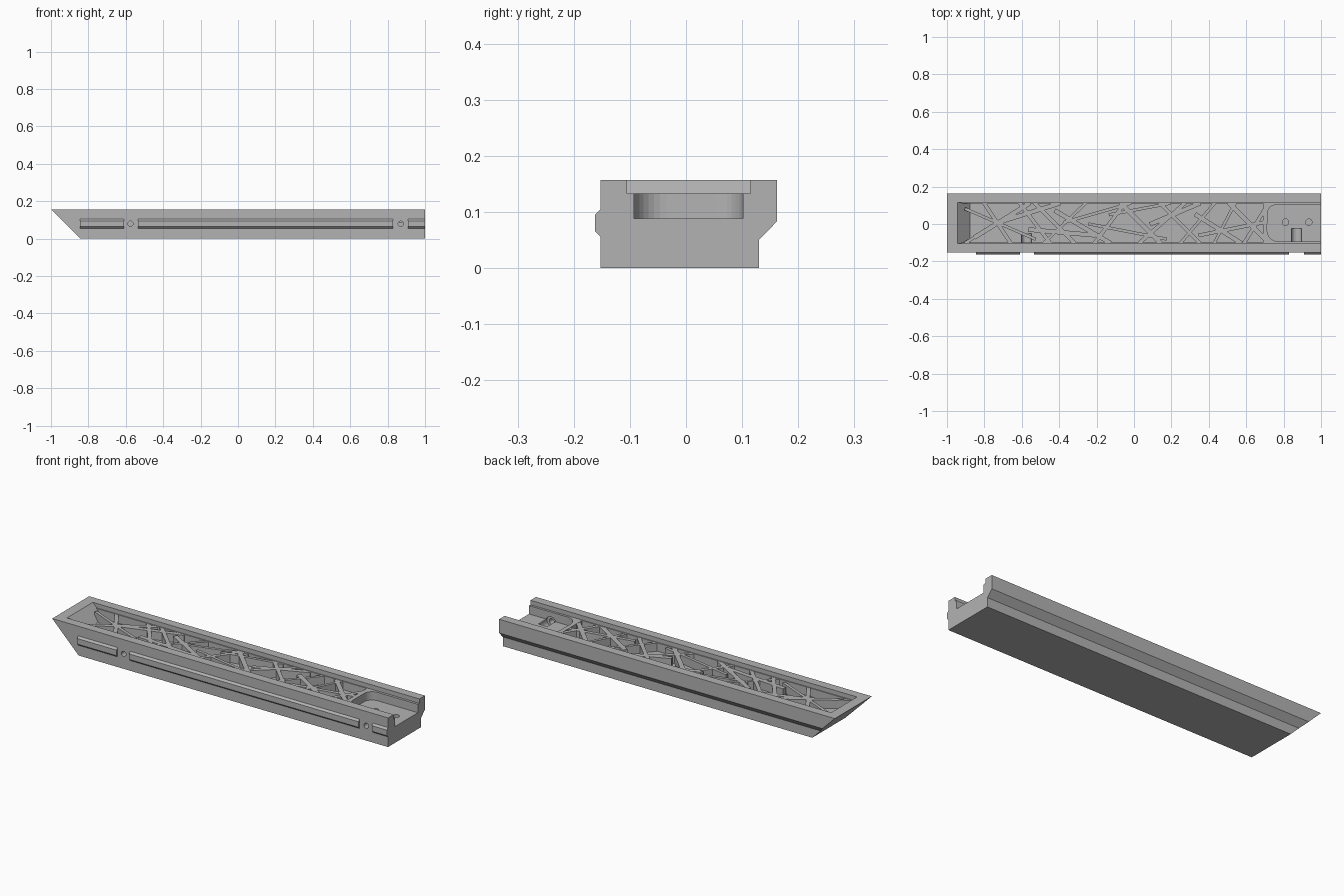
import bpy, bmesh, math
from mathutils import Matrix, Vector

cube = bpy.data.objects.get("Cube")
if cube:
    bpy.data.objects.remove(cube, do_unlink=True)

TOP, DECK, FLOOR = 0.157, 0.133, 0.088

grey = bpy.data.materials.new("mid grey")
grey.use_nodes = True
grey.diffuse_color = (0.45, 0.45, 0.45, 1)
grey.node_tree.nodes["Principled BSDF"].inputs["Base Color"].default_value = grey.diffuse_color


def finish(name, bm):
    bmesh.ops.recalc_face_normals(bm, faces=bm.faces)
    mesh = bpy.data.meshes.new(name)
    bm.to_mesh(mesh)
    bm.free()
    mesh.materials.append(grey)
    obj = bpy.data.objects.new(name, mesh)
    bpy.context.collection.objects.link(obj)
    return obj


def prism(name, outline, axis, lo, hi):
    """Extrude a 2D outline along one axis; the outline uses the other two in order."""
    bm = bmesh.new()
    verts = []
    for a, b in outline:
        co = [a, b]
        co.insert("xyz".index(axis), lo)
        verts.append(bm.verts.new(co))
    face = bm.faces.new(verts)
    moved = bmesh.ops.extrude_face_region(bm, geom=[face])["geom"]
    shift = Vector([hi - lo if c == axis else 0 for c in "xyz"])
    bmesh.ops.translate(bm, vec=shift, verts=[v for v in moved if isinstance(v, bmesh.types.BMVert)])
    return finish(name, bm)


def circle(a, b, r, n=24):
    return [(a + r * math.cos(i * math.tau / n), b + r * math.sin(i * math.tau / n)) for i in range(n)]


def carve(target, cutter):
    cutter.hide_render = True
    mod = target.modifiers.new("cut", "BOOLEAN")
    mod.operation, mod.solver, mod.object = "DIFFERENCE", "EXACT", cutter
    bpy.context.view_layer.objects.active = target
    bpy.ops.object.modifier_apply(modifier=mod.name)
    bpy.data.objects.remove(cutter, do_unlink=True)


def sloped(z):
    """Inner face of the raked end at height z."""
    return -0.945 + TOP - z


# Body: constant section with an overhanging back and a raked left end
body = prism("body", [(-0.152, 0), (0.13, 0), (0.13, 0.05), (0.162, 0.083), (0.162, TOP), (-0.152, TOP)],
             "x", -1, 1)
for v in body.data.vertices:
    if v.co.x < 0:
        v.co.x = -1 + TOP - v.co.z

# Open tray along the top
carve(body, prism("tray_cut", [(sloped(DECK), DECK), (1.1, DECK), (1.1, 0.2), (sloped(0.2), 0.2)],
                  "y", -0.105, 0.115))

# Deep well beneath the lattice
carve(body, prism("well_cut", [(sloped(FLOOR), FLOOR), (0.69, FLOOR), (0.69, 0.14), (sloped(0.14), 0.14)],
                  "y", -0.1, 0.11))

# Pocket with a rounded nose, open at the right end
nose = []
for cx, cy, r, start, end in ((0.76, 0.055, 0.047, 90, 180), (0.77, -0.035, 0.058, 180, 270)):
    for i in range(9):
        a = math.radians(start + (end - start) * i / 8)
        nose.append((cx + r * math.cos(a), cy + r * math.sin(a)))
carve(body, prism("pocket_cut", [(1.1, 0.102)] + nose + [(1.1, -0.093)], "z", FLOOR, 0.14))

# Screw troughs with narrow holes through the front wall
for x, inner in ((-0.575, -0.05), (0.87, -0.025)):
    carve(body, prism("trough_cut", circle(x, 0.08, 0.028), "y", -0.1, inner))
    carve(body, prism("screw_hole_cut", circle(x, 0.08, 0.014), "y", -0.2, -0.09))

# Round sockets in the pocket floor
for x in (0.81, 0.935):
    carve(body, prism("socket_cut", circle(x, 0.01, 0.017), "z", 0.04, 0.1))

# Chamfered rails on the front face
rail = [(-0.148, 0.055), (-0.152, 0.055), (-0.162, 0.065), (-0.162, 0.095), (-0.152, 0.105), (-0.148, 0.105)]
for name, lo, hi in (("left_rail", -0.845, -0.61), ("long_rail", -0.535, 0.83), ("right_rail", 0.91, 1)):
    prism(name, rail, "x", lo, hi)

# Irregular lattice of straight struts; B and F are the back and front walls
B, F = 0.11, -0.1
struts = [
    (-0.9, 0.08, -0.53, -0.08), (-0.85, -0.07, -0.56, B), (-0.8, B, -0.66, F), (-0.9, F, -0.72, 0.01),
    (-0.72, 0.01, -0.4, B), (-0.61, B, -0.45, F), (-0.48, F, -0.26, B), (-0.56, -0.03, -0.21, -0.06),
    (-0.53, B, -0.32, F), (-0.37, 0.01, -0.02, B), (-0.42, 0.07, -0.13, F), (-0.21, F, -0.05, B),
    (-0.24, 0, 0.17, -0.08), (-0.07, B, 0.14, F), (0.03, F, 0.27, B), (-0.13, 0.05, 0.19, B),
    (0.09, 0, 0.35, B), (0.14, B, 0.35, F), (0.25, F, 0.43, B), (0.33, 0.05, 0.57, F),
    (0.35, -0.06, 0.7, 0.01), (0.43, F, 0.54, B), (0.51, B, 0.7, -0.08), (0.59, F, 0.7, 0.08),
]
bm = bmesh.new()
for i, (x1, y1, x2, y2) in enumerate(struts):
    start, end = Vector((x1, y1, 0)), Vector((x2, y2, 0))
    span = end - start
    width = (0.016, 0.024, 0.02)[i % 3]
    place = (Matrix.Translation((start + end) / 2 + Vector((0, 0, (DECK + FLOOR) / 2 - 0.001)))
             @ Matrix.Rotation(math.atan2(span.y, span.x), 4, "Z")
             @ Matrix.Diagonal((span.length + 0.01, width, DECK - FLOOR, 1)))
    bmesh.ops.create_cube(bm, size=1, matrix=place)
finish("lattice", bm)
